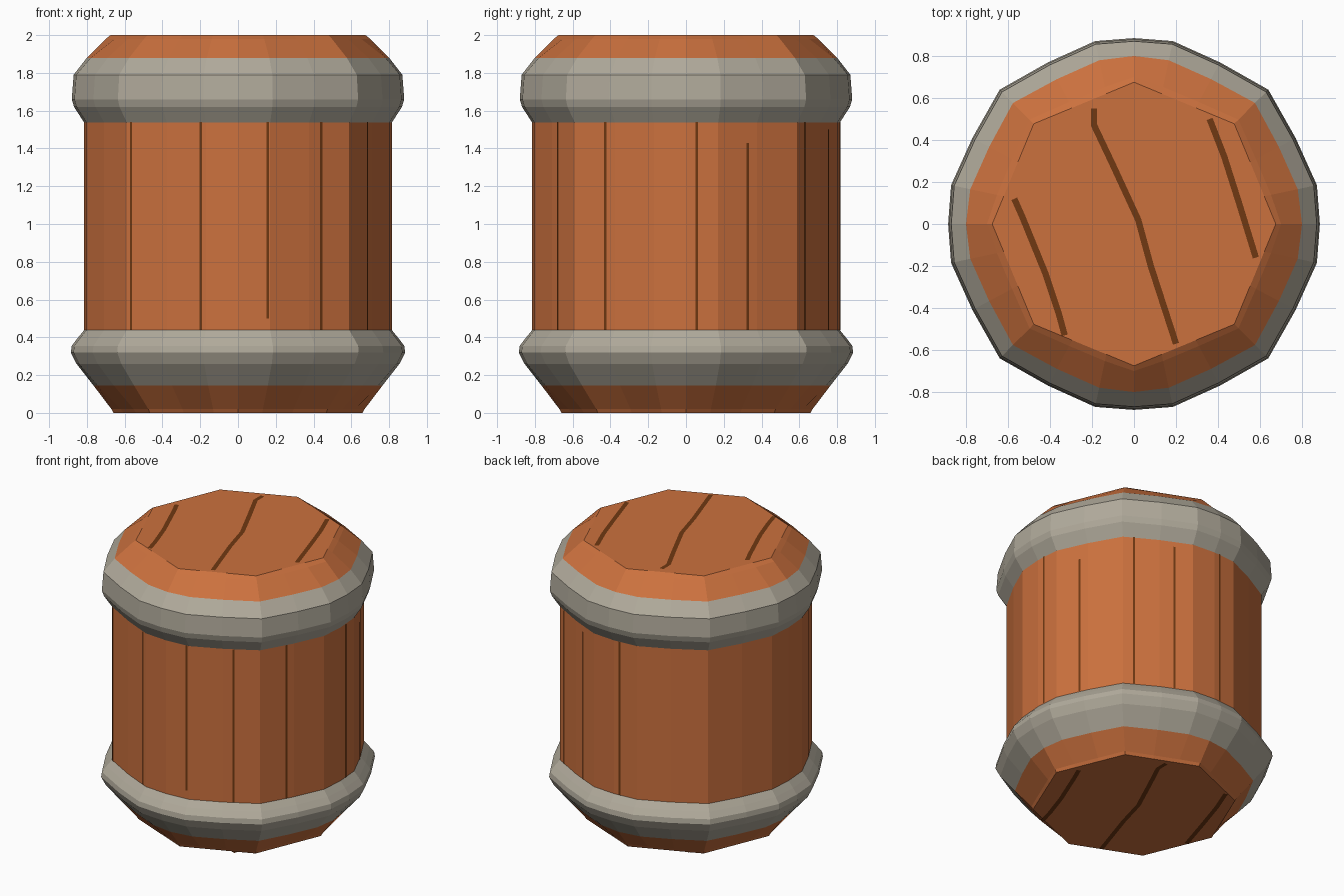
import bpy, math
from mathutils import Vector

if "Cube" in bpy.data.objects:
    bpy.data.objects.remove(bpy.data.objects["Cube"])


def material(name, rgb):
    m = bpy.data.materials.new(name)
    m.diffuse_color = (*rgb, 1)
    m.use_nodes = True
    m.node_tree.nodes["Principled BSDF"].inputs["Base Color"].default_value = m.diffuse_color
    return m


WOOD = material("orange wood", (0.60, 0.165, 0.048))
METAL = material("grey metal", (0.44, 0.405, 0.33))
CRACK = material("dark crack", (0.16, 0.04, 0.006))

# Uneven 24-sided outline: (angle, radius factor), repeated per quadrant
QUAD = [(0, 1.0), (12, 1.006), (28, 0.985), (45, 1.022), (62, 0.985), (78, 1.006)]
RING = [(q * 90 + a, f) for q in range(4) for a, f in QUAD]


def mesh_object(name, verts, faces, mat):
    me = bpy.data.meshes.new(name)
    me.from_pydata(verts, [], faces)
    me.materials.append(mat)
    me.update()
    ob = bpy.data.objects.new(name, me)
    bpy.context.collection.objects.link(ob)
    return ob


def octagon(a):
    return math.cos(math.radians(22.5)) / math.cos(math.radians(a % 45 - 22.5))


def lathe(name, profile, mat, cap=None):
    """profile: (radius, z, octagon blend) from bottom to top; cap: 'top' or 'bottom'"""
    verts, faces, n = [], [], len(RING)
    for r, z, oct_mix in profile:
        for a, f in RING:
            k = r * (f * (1 - oct_mix) + octagon(a) * oct_mix)
            t = math.radians(a)
            verts.append((k * math.cos(t), k * math.sin(t), z))
    for j in range(len(profile) - 1):
        for i in range(n):
            i2 = (i + 1) % n
            faces.append((j * n + i, j * n + i2, (j + 1) * n + i2, (j + 1) * n + i))
    if cap == "top":
        faces.append(tuple(range((len(profile) - 1) * n, len(profile) * n)))
    if cap == "bottom":
        faces.append(tuple(reversed(range(n))))
    return mesh_object(name, verts, faces, mat)


# Barrel body and its two tapered wooden ends
lathe("barrel_body", [(0.815, 0.40, 0), (0.815, 1.58, 0)], WOOD)
lathe("bottom_end", [(0.66, 0.0, 1), (0.67, 0.02, 0.9), (0.765, 0.145, 0.2)], WOOD, "bottom")
lathe("top_end", [(0.80, 1.88, 0.15), (0.70, 1.98, 0.8), (0.675, 2.0, 1)], WOOD, "top")

# Metal bands
lathe("bottom_band", [(0.765, 0.145, 0.2), (0.855, 0.26, 0), (0.885, 0.32, 0),
                      (0.88, 0.355, 0), (0.85, 0.395, 0), (0.813, 0.44, 0)], METAL)
lathe("top_band", [(0.813, 1.535, 0), (0.868, 1.62, 0), (0.88, 1.66, 0),
                   (0.87, 1.79, 0), (0.80, 1.88, 0.15)], METAL)


def body_point(a, z, lift=0.005):
    """Point just outside the faceted body wall at angle a (degrees)"""
    a %= 360
    pts = [(b, f) for b, f in RING] + [(360, 1.0)]
    for (a0, f0), (a1, f1) in zip(pts, pts[1:]):
        if a0 <= a <= a1:
            p, q, d = math.radians(a0), math.radians(a1), math.radians(a)
            r0, r1 = 0.815 * f0, 0.815 * f1
            r = r0 * r1 * math.sin(q - p) / (r0 * math.sin(d - p) + r1 * math.sin(q - d))
            return ((r + lift) * math.cos(d), (r + lift) * math.sin(d), z)


# Plank gaps on the wall
for k, (a, z0, z1) in enumerate([(-133, 0.44, 1.54), (-104, 0.44, 1.54), (-79, 0.5, 1.54),
                                 (-57, 0.44, 1.54), (-32, 0.44, 1.54), (4, 0.44, 1.54),
                                 (24, 0.44, 1.43), (50, 0.44, 1.54), (69, 0.44, 1.5),
                                 (93, 0.44, 1.54)]):
    h = 0.5
    mesh_object("wall_gap_%d" % (k + 1), [body_point(a - h, z0), body_point(a + h, z0),
                body_point(a + h, z1), body_point(a - h, z1)], [(0, 1, 2, 3)], CRACK)


def strip(name, path, z, flip):
    """Flat ribbon along a path on an end face"""
    verts, n = [], len(path)
    for i, p in enumerate(path):
        d = Vector(path[min(i + 1, n - 1)]) - Vector(path[max(i - 1, 0)])
        side = Vector((-d.y, d.x)).normalized() * 0.015
        for s in (-1, 1):
            x, y = Vector(p) + side * s
            verts.append((-x if flip else x, y, z))
    faces = [(2 * i, 2 * i + 2, 2 * i + 3, 2 * i + 1) for i in range(n - 1)]
    if flip:
        faces = [f[::-1] for f in faces]
    mesh_object(name, verts, faces, CRACK)


# Wavy plank gaps on both ends (bottom ones are mirrored)
GAPS = [[(-0.57, 0.12), (-0.53, 0.03), (-0.42, -0.24), (-0.36, -0.42), (-0.33, -0.53)],
        [(-0.19, 0.55), (-0.19, 0.47), (-0.10, 0.28), (0.02, 0.02), (0.08, -0.20), (0.20, -0.57)],
        [(0.36, 0.50), (0.43, 0.32), (0.50, 0.10), (0.58, -0.16)]]
for k, g in enumerate(GAPS):
    strip("top_gap_%d" % (k + 1), g, 2.003, False)
    strip("bottom_gap_%d" % (k + 1), g, -0.003, True)
